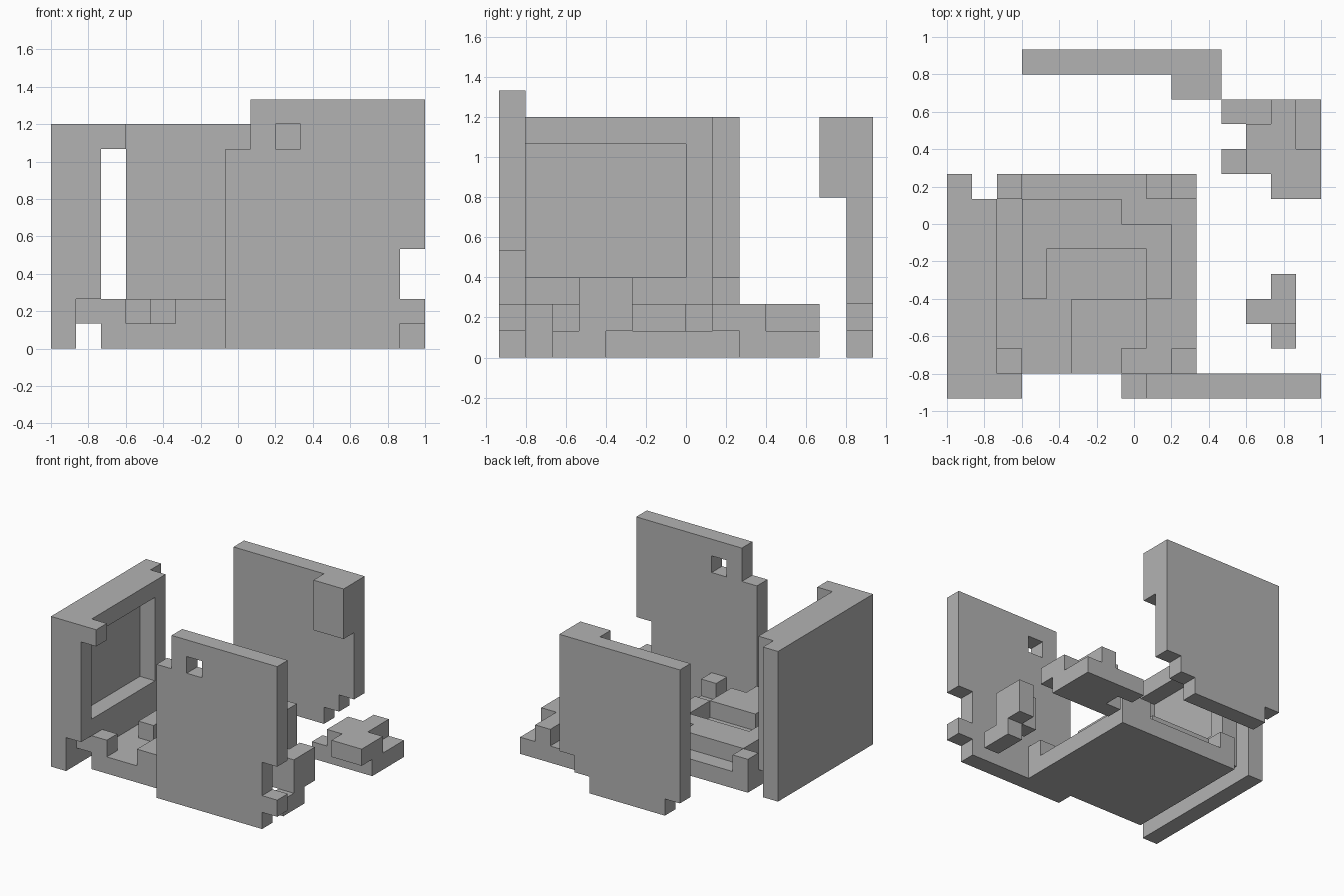
import bpy
import bmesh
from itertools import product
from mathutils import Vector

if "Cube" in bpy.data.objects:
    bpy.data.objects.remove(bpy.data.objects["Cube"], do_unlink=True)

UNIT = 2 / 15
ORIGIN = Vector((-1, -14 / 15, 0))

grey = bpy.data.materials.new("plain_grey")
grey.use_nodes = True
GREY = (0.45, 0.45, 0.45, 1)
grey.diffuse_color = GREY
grey.node_tree.nodes["Principled BSDF"].inputs["Base Color"].default_value = GREY


def cells(box):
    """Grid cells in a box given as (x0, x1, y0, y1, z0, z1)."""
    return set(product(range(*box[0:2]), range(*box[2:4]), range(*box[4:6])))


def part(name, solid, cut=()):
    """One clean block-built shell: boxes in solid minus boxes in cut."""
    filled = set().union(*map(cells, solid)).difference(*map(cells, cut))
    bm = bmesh.new()
    verts = {}

    def vert(p):
        if p not in verts:
            verts[p] = bm.verts.new(ORIGIN + UNIT * Vector(p))
        return verts[p]

    for c in sorted(filled):
        for axis, side in product(range(3), (0, 1)):
            beside = list(c)
            beside[axis] += 2 * side - 1
            if tuple(beside) in filled:
                continue
            u, v = (axis + 1) % 3, (axis + 2) % 3
            ring = []
            for du, dv in ((0, 0), (1, 0), (1, 1), (0, 1)):
                p = list(c)
                p[axis] += side
                p[u] += du
                p[v] += dv
                ring.append(vert(tuple(p)))
            bm.faces.new(ring if side else ring[::-1])
    bmesh.ops.dissolve_limit(bm, angle_limit=0.01, verts=bm.verts[:], edges=bm.edges[:])
    mesh = bpy.data.meshes.new(name)
    bm.to_mesh(mesh)
    bm.free()
    mesh.materials.append(grey)
    bpy.context.collection.objects.link(bpy.data.objects.new(name, mesh))


# Side wall with a raised inner frame, a corner tab and a lower tongue
part("side_wall",
     [(0, 1, 0, 9, 0, 9), (1, 2, 0, 8, 2, 9), (1, 2, 1, 8, 1, 2), (2, 3, 0, 1, 8, 9)],
     cut=[(1, 2, 1, 7, 3, 8)])

# Base plate with a slab, an arch-shaped ridge and corner pegs
part("base_plate",
     [(2, 10, 1, 9, 0, 1),
      (5, 8, 1, 4, 1, 2),
      (3, 4, 4, 8, 1, 2), (4, 7, 6, 8, 1, 2), (7, 9, 6, 7, 1, 2), (8, 9, 4, 6, 1, 2),
      (2, 3, 1, 2, 1, 2), (9, 10, 1, 2, 1, 2), (2, 3, 8, 9, 1, 2),
      (8, 9, 8, 9, 1, 2), (9, 10, 8, 9, 1, 3)],
     cut=[(7, 8, 1, 2, 1, 2)])

# Front wall with a small window and edge notches
part("front_wall",
     [(7, 15, 0, 1, 0, 10)],
     cut=[(7, 8, 0, 1, 8, 10), (9, 10, 0, 1, 8, 9),
          (14, 15, 0, 1, 2, 4), (14, 15, 0, 1, 0, 1)])

# Back wall with stepped lower corners and an inner block
part("back_wall",
     [(4, 9, 13, 14, 0, 1), (3, 10, 13, 14, 1, 2), (3, 11, 13, 14, 2, 9),
      (9, 11, 12, 13, 6, 9)])

# Low corner piece
part("corner_piece",
     [(11, 15, 9, 12, 0, 1), (12, 14, 9, 11, 1, 2), (13, 14, 11, 12, 1, 2),
      (13, 15, 8, 10, 1, 2)],
     cut=[(11, 12, 10, 11, 0, 1)])

# Small stepped side piece
part("small_side_piece",
     [(13, 14, 2, 4, 0, 1), (13, 14, 3, 5, 1, 3), (12, 13, 3, 4, 1, 3)])
